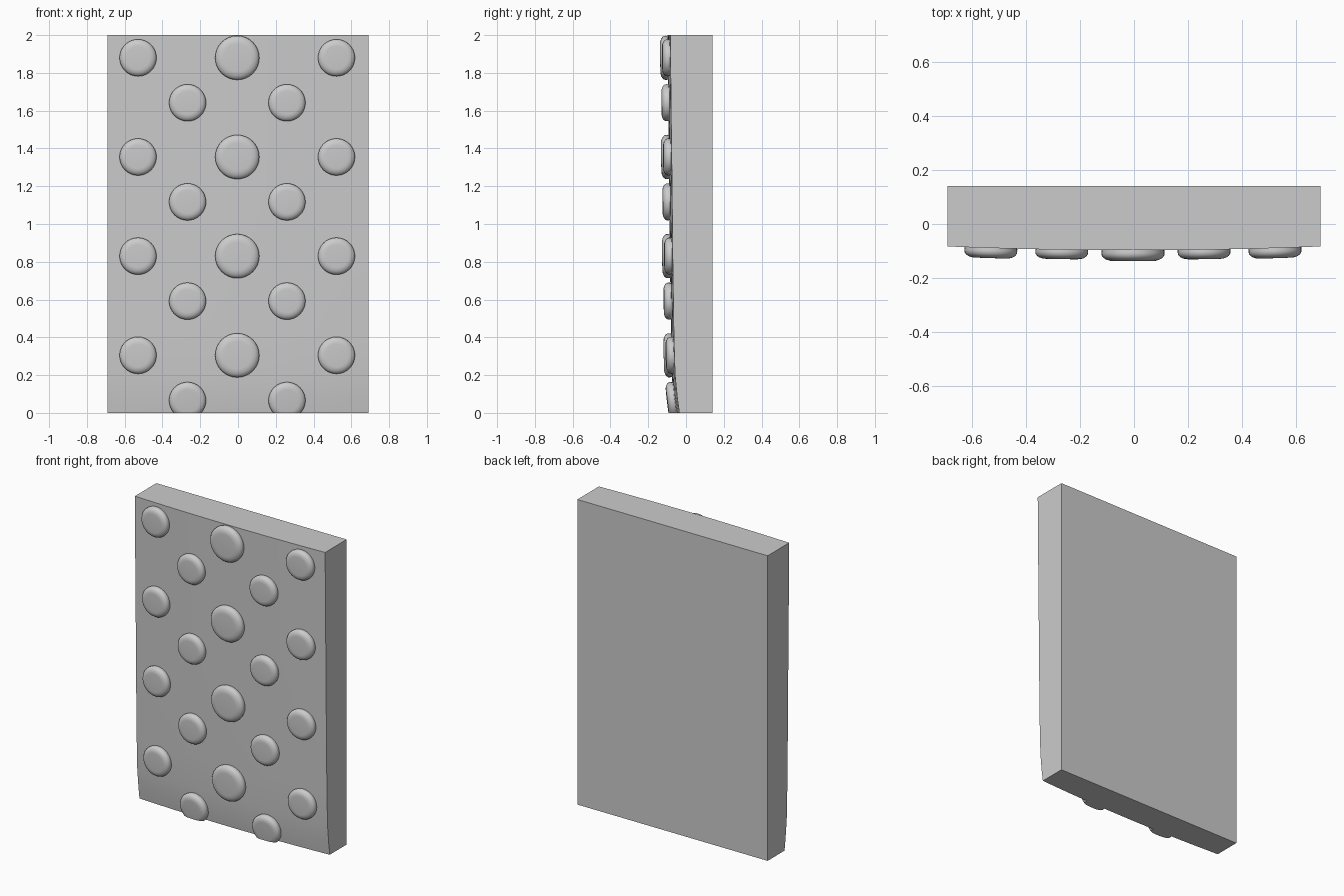
import bpy, bmesh, math
from mathutils import Vector, Matrix

if "Cube" in bpy.data.objects:
    bpy.data.objects.remove(bpy.data.objects["Cube"])

W, BACK, H = 0.69, 0.14, 2.0
# centre-line depth and edge depth of the bowed front face, by height
LEVELS = [(0, -0.055, -0.035), (0.08, -0.067, -0.046), (0.2, -0.075, -0.058),
          (0.4, -0.079, -0.064), (0.8, -0.085, -0.070), (1.2, -0.089, -0.074),
          (1.6, -0.093, -0.079), (2.0, -0.097, -0.083)]


def front_y(x, z):
    z = min(max(z, 0), H)
    for (z0, c0, e0), (z1, c1, e1) in zip(LEVELS, LEVELS[1:]):
        if z <= z1:
            t = (z - z0) / (z1 - z0)
            c, e = c0 + (c1 - c0) * t, e0 + (e1 - e0) * t
            return c + (e - c) * (x / W) ** 2


def finish(bm, name):
    bmesh.ops.recalc_face_normals(bm, faces=bm.faces)
    me = bpy.data.meshes.new(name)
    bm.to_mesh(me)
    bm.free()
    ob = bpy.data.objects.new(name, me)
    bpy.context.collection.objects.link(ob)
    bpy.ops.object.select_all(action='DESELECT')
    ob.select_set(True)
    bpy.context.view_layer.objects.active = ob
    bpy.ops.object.shade_smooth_by_angle(angle=math.radians(32))
    return ob


# slab: horizontal outlines with a bowed front, stacked upwards
N = 12
bm = bmesh.new()
rings = []
for z, _, _ in LEVELS:
    xs = [-W + 2 * W * i / N for i in range(N + 1)]
    pts = [(x, front_y(x, z), z) for x in xs] + [(W, BACK, z), (-W, BACK, z)]
    rings.append([bm.verts.new(p) for p in pts])
for a, b in zip(rings, rings[1:]):
    for i in range(len(a)):
        j = (i + 1) % len(a)
        bm.faces.new((a[i], a[j], b[j], b[i]))
bm.faces.new(rings[0])
bm.faces.new(rings[-1])
finish(bm, "slab")


# studs: turned buttons following the slope of the front face
def stud(name, x, z, r, h):
    prof = [(0.97, -0.4), (0.98, 0), (1.0, 0.25), (0.99, 0.5), (0.93, 0.73),
            (0.83, 0.89), (0.72, 0.98), (0.62, 1.0)]
    d = 0.05
    dx = (front_y(x + d, z) - front_y(x - d, z)) / (2 * d)
    dz = (front_y(x, z + d) - front_y(x, z - d)) / (2 * d)
    n = Vector((dx, -1, dz)).normalized()
    mat = Matrix.Translation((x, front_y(x, z), z)) @ n.to_track_quat('Z', 'Y').to_matrix().to_4x4()
    bm = bmesh.new()
    seg = 32
    loops = [[bm.verts.new(mat @ Vector((r * k * math.cos(2 * math.pi * i / seg),
                                         r * k * math.sin(2 * math.pi * i / seg), h * t)))
              for i in range(seg)] for k, t in prof]
    for a, b in zip(loops, loops[1:]):
        for i in range(seg):
            j = (i + 1) % seg
            bm.faces.new((a[i], a[j], b[j], b[i]))
    bm.faces.new(loops[0])
    bm.faces.new(loops[-1])
    # trim the lowest studs flush with the bottom of the slab
    if z < r:
        bmesh.ops.bisect_plane(bm, geom=bm.verts[:] + bm.edges[:] + bm.faces[:],
                               plane_co=(0, 0, 0), plane_no=(0, 0, -1), clear_outer=True)
        bmesh.ops.holes_fill(bm, edges=[e for e in bm.edges if e.is_boundary], sides=0)
    finish(bm, name)


CX = -0.004
for row in range(4):
    z = 1.88 - 0.525 * row
    stud(f"large_stud_{row}", CX, z, 0.117, 0.041)
    for s, side in ((-1, "left"), (1, "right")):
        stud(f"outer_stud_{side}_{row}", CX + s * 0.525, z, 0.098, 0.038)
        stud(f"inner_stud_{side}_{row}", CX + s * 0.263, z - 0.238, 0.098, 0.038)
